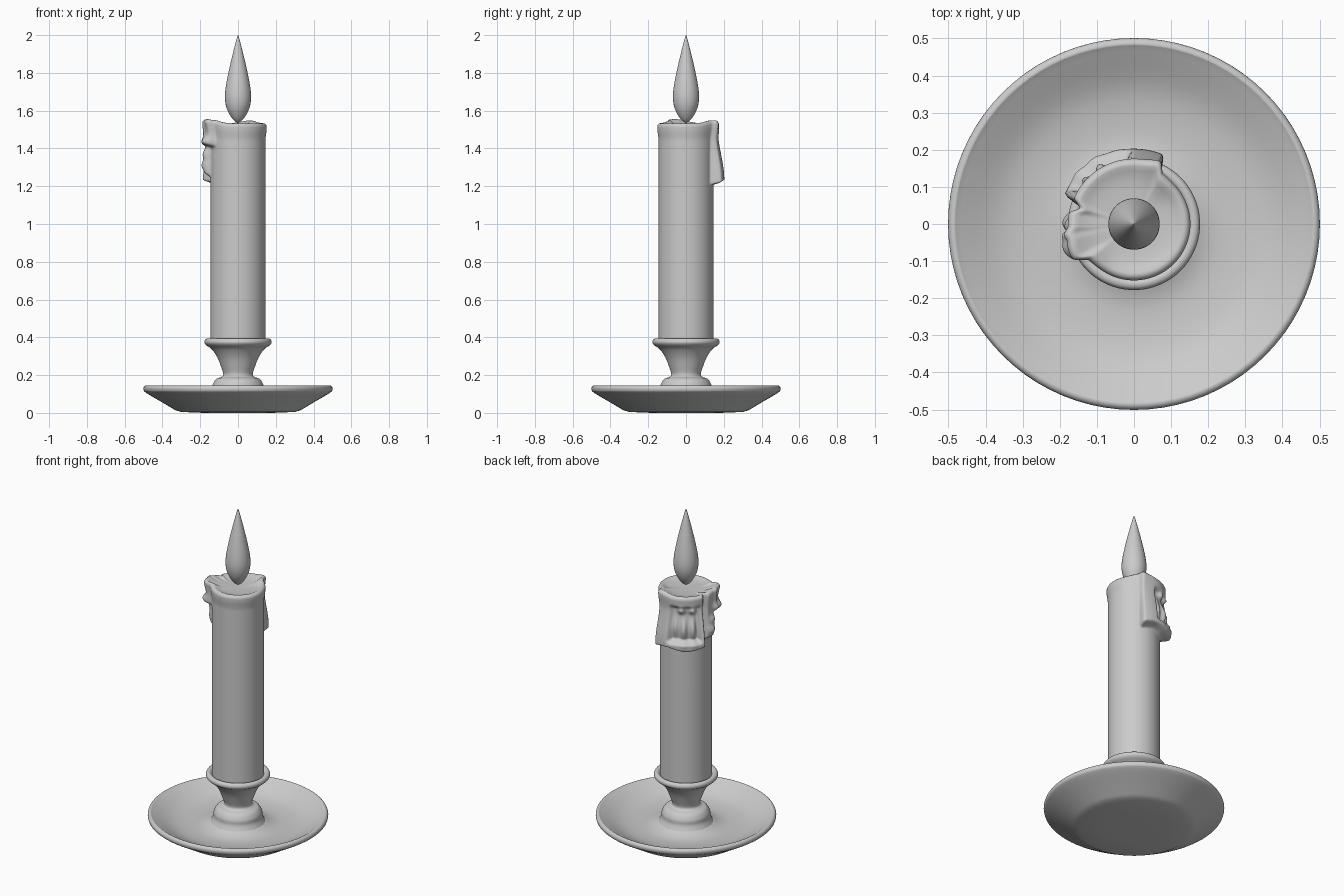
import bpy, bmesh, math
from mathutils import Vector

if "Cube" in bpy.data.objects:
    bpy.data.objects.remove(bpy.data.objects["Cube"])

grey = bpy.data.materials.new("plain_grey")
grey.diffuse_color = (0.6, 0.6, 0.6, 1)
grey.use_nodes = True
grey.node_tree.nodes["Principled BSDF"].inputs["Base Color"].default_value = grey.diffuse_color


def rings_to_object(name, rings, angle=45):
    """Bridge equal rings of points, capping both ends with a fan."""
    bm = bmesh.new()
    rows = [[bm.verts.new(p) for p in ring] for ring in rings]
    n = len(rows[0])
    for lo, hi in zip(rows, rows[1:]):
        for i in range(n):
            j = (i + 1) % n
            bm.faces.new((lo[i], lo[j], hi[j], hi[i]))
    for row, flip in ((rows[0], True), (rows[-1], False)):
        c = sum((v.co for v in row), Vector()) / n
        mid = bm.verts.new(c)
        for i in range(n):
            j = (i + 1) % n
            bm.faces.new((row[j], row[i], mid) if flip else (row[i], row[j], mid))
    bmesh.ops.recalc_face_normals(bm, faces=bm.faces)
    mesh = bpy.data.meshes.new(name)
    bm.to_mesh(mesh)
    bm.free()
    mesh.materials.append(grey)
    ob = bpy.data.objects.new(name, mesh)
    bpy.context.collection.objects.link(ob)
    bpy.ops.object.select_all(action='DESELECT')
    ob.select_set(True)
    bpy.context.view_layer.objects.active = ob
    bpy.ops.object.shade_smooth_by_angle(angle=math.radians(angle))
    return ob


def spline(pts, steps=4):
    """Smooth a profile with a Catmull-Rom curve."""
    v = [Vector(p) for p in pts]
    v = [v[0]] + v + [v[-1]]
    out = []
    for a, b, c, d in zip(v, v[1:], v[2:], v[3:]):
        for k in range(steps):
            t = k / steps
            out.append(0.5 * (2 * b + (c - a) * t + (2 * a - 5 * b + 4 * c - d) * t ** 2
                              + (3 * b - a - 3 * c + d) * t ** 3))
    return out + [v[-1]]


def lathe(name, profile, n=80):
    rings = [[(r * math.cos(2 * math.pi * i / n), r * math.sin(2 * math.pi * i / n), z)
              for i in range(n)] for r, z in profile]
    return rings_to_object(name, rings)


# Saucer: flat foot, flaring underside, rounded rim and shallow dish
lathe("saucer", [(0.18, 0.0), (0.30, 0.005), (0.325, 0.012)] +
      spline([(0.335, 0.016), (0.40, 0.055), (0.485, 0.105), (0.50, 0.122), (0.498, 0.138),
              (0.485, 0.145), (0.465, 0.135), (0.36, 0.085), (0.25, 0.07), (0.18, 0.08),
              (0.12, 0.11)]))

# Candle cup: flange, narrow neck and flared, rolled lip
lathe("candle_cup", spline([(0.155, 0.085), (0.137, 0.12), (0.134, 0.15), (0.115, 0.18),
                            (0.088, 0.19), (0.078, 0.205), (0.088, 0.24), (0.11, 0.295),
                            (0.14, 0.338), (0.168, 0.358), (0.178, 0.373), (0.173, 0.389),
                            (0.158, 0.393), (0.142, 0.38)]))

# Flame
lathe("flame", spline([(0.001, 1.533), (0.028, 1.555), (0.055, 1.60), (0.068, 1.65),
                       (0.067, 1.71), (0.051, 1.80), (0.028, 1.90), (0.009, 1.975),
                       (0.001, 2.0)]), 48)


def smooth(lo, hi, x):
    t = min(max((x - lo) / (hi - lo), 0), 1)
    return t * t * (3 - 2 * t)


def band(lo, hi, soft, x):
    return smooth(lo - soft, lo + soft, x) * (1 - smooth(hi - soft, hi + soft, x))


def blob(a, z, a0, z0, wa, wz):
    return math.exp(-((a - a0) / wa) ** 2 - ((z - z0) / wz) ** 2)


def wax_radius(a, z):
    """Radius of the wax at angle a (degrees) and height z, melted drips included."""
    r = 0.145 + 0.007 * smooth(1.44, 1.51, z)
    # broad melted sheet, thickest at its lower lip
    low = 1.215 + 0.008 * math.sin(math.radians(a * 5))
    thick = 0.058 - 0.034 * smooth(1.23, 1.5, z)
    sheet = band(64, 160, 4, a) * smooth(low - 0.008, low + 0.012, z) * thick
    hollow = band(95, 150, 5, a) * band(1.265, 1.47, 0.015, z)
    sheet *= 1 - 0.8 * hollow
    # small runs inside the hollow
    for a0, z0, h, wz in ((104, 1.34, 0.022, 0.06), (121, 1.33, 0.032, 0.065),
                          (138, 1.33, 0.03, 0.065), (116, 1.45, 0.025, 0.02),
                          (138, 1.45, 0.028, 0.02)):
        sheet += h * blob(a, z, a0, z0, 7, wz)
    # two side drips of different lengths
    side = band(167, 190, 4, a) * smooth(1.24, 1.275, z) * 0.026
    side += band(188, 214, 5, a) * smooth(1.405, 1.425, z) * 0.03
    side += 0.022 * blob(a, z, 179, 1.31, 9, 0.035) + 0.015 * blob(a, z, 182, 1.37, 8, 0.025)
    side += 0.028 * blob(a, z, 200, 1.435, 13, 0.022)
    side += 0.012 * blob(a, z, 206, 1.54, 14, 0.04)
    return r + max(sheet, side) + 0.008 * blob(a, z, 66, 1.53, 10, 0.08)


def rim_height(a):
    return 1.533 + 0.015 * blob(a, 0, 66, 0, 24, 1) + 0.022 * blob(a, 0, 200, 0, 28, 1)


# Candle: straight shaft, drips near the top, softly dished crown
N = 180
degs = [360 * i / N for i in range(N)]
levels = [0.36, 0.6, 0.9, 1.15] + [1.18 + 0.34 * i / 56 for i in range(57)]


def ring(f):
    out = []
    for a in degs:
        r, z = f(a)
        out.append((r * math.cos(math.radians(a)), r * math.sin(math.radians(a)), z))
    return out


rings = [ring(lambda a, z=z: (wax_radius(a, z),
                              z + (rim_height(a) - 1.535) * smooth(1.42, 1.52, z)))
         for z in levels]
for inset, drop in ((0.004, 0.006), (0.011, 0.0), (0.02, 0.0), (0.032, 0.006)):
    rings.append(ring(lambda a: (wax_radius(a, 1.52) - inset, rim_height(a) - drop)))
for f in (0.65, 0.5, 0.3, 0.1):
    rings.append(ring(lambda a: (f * wax_radius(a, 1.52),
                                 1.518 + (rim_height(a) - 1.523) * f * f)))
rings_to_object("candle", rings, 80)
